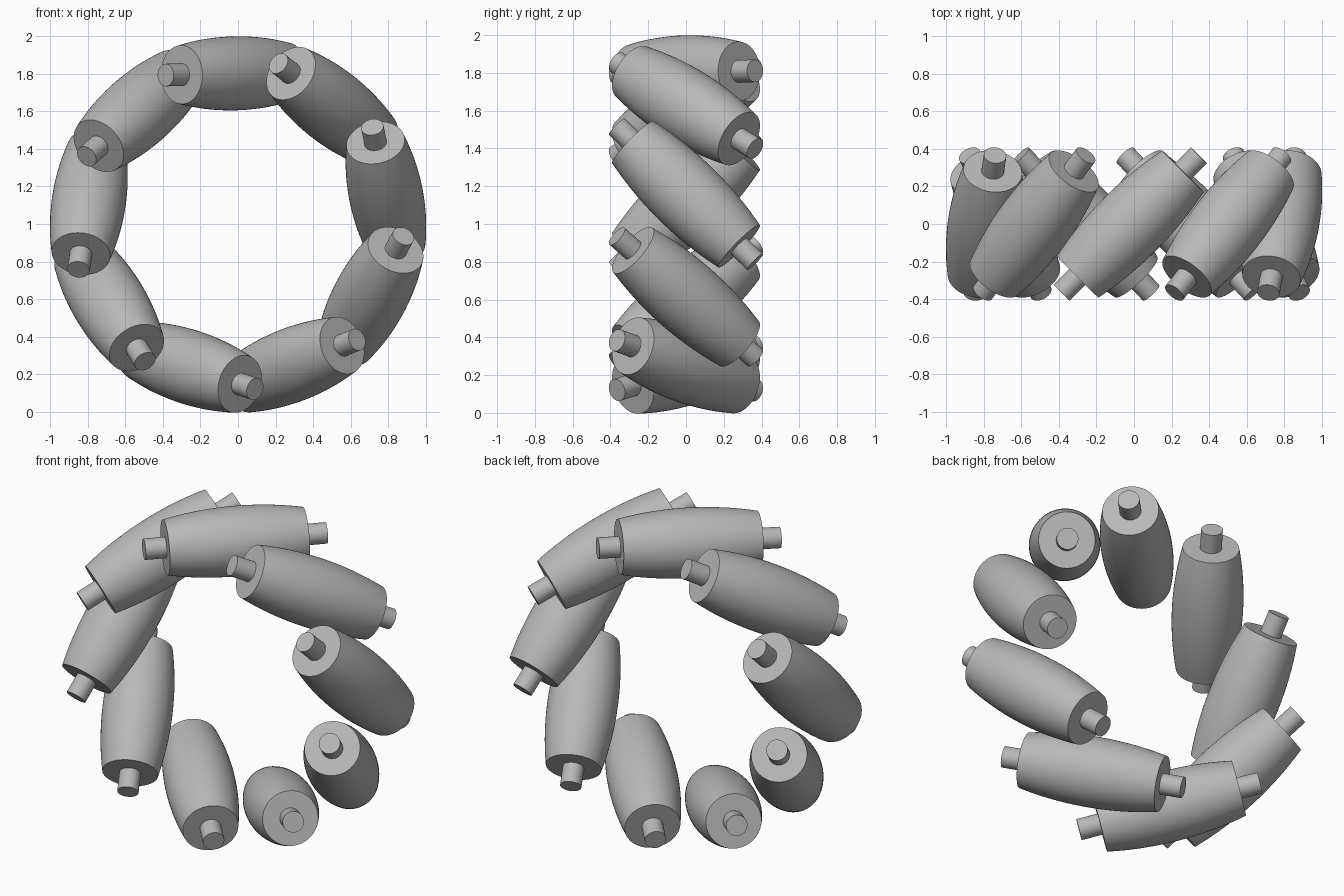
import bpy, bmesh, math
from mathutils import Matrix

if "Cube" in bpy.data.objects:
    bpy.data.objects.remove(bpy.data.objects["Cube"])

ROLLERS = 9
RING_R = 0.803      # distance from wheel axis to roller axis
HALF_BODY = 0.397   # half length of the barrel
HALF_PIN = 0.517    # half length of the axle pin
PIN_R = 0.06
START = 91.4        # angle of the first roller
SEGMENTS = 64

grey = bpy.data.materials.new("grey")
grey.diffuse_color = (0.48, 0.48, 0.48, 1)
grey.use_nodes = True
grey.node_tree.nodes["Principled BSDF"].inputs["Base Color"].default_value = grey.diffuse_color


def barrel_radius(s):
    # barrel curve that makes the tilted rollers form a round wheel of radius 1
    return math.sqrt(1 - s * s / 2) - RING_R


def lathe(name, profile, matrix):
    """Spin (radius, height) rings about z, cap both ends."""
    bm = bmesh.new()
    rings = []
    for r, h in profile:
        rings.append([bm.verts.new((r * math.cos(2 * math.pi * i / SEGMENTS),
                                    r * math.sin(2 * math.pi * i / SEGMENTS), h))
                      for i in range(SEGMENTS)])
    for low, high in zip(rings, rings[1:]):
        for i in range(SEGMENTS):
            j = (i + 1) % SEGMENTS
            bm.faces.new((low[i], low[j], high[j], high[i]))
    bm.faces.new(rings[0][::-1])
    bm.faces.new(rings[-1])
    mesh = bpy.data.meshes.new(name)
    bm.to_mesh(mesh)
    bm.free()
    mesh.materials.append(grey)
    obj = bpy.data.objects.new(name, mesh)
    bpy.context.collection.objects.link(obj)
    obj.matrix_world = matrix
    bpy.ops.object.select_all(action='DESELECT')
    obj.select_set(True)
    bpy.context.view_layer.objects.active = obj
    bpy.ops.object.shade_smooth_by_angle(angle=math.radians(35))


steps = [HALF_BODY * (i / 10 - 1) for i in range(21)]
body = [(barrel_radius(s), s) for s in steps]
pin = [(PIN_R, -HALF_PIN), (PIN_R, HALF_PIN)]

# rollers tilted 45 degrees around the wheel, each with its axle pin
for k in range(ROLLERS):
    spin = math.radians(START - 90 + k * 360 / ROLLERS)
    place = (Matrix.Translation((0, 0, 0.999))
             @ Matrix.Rotation(-spin, 4, 'Y')
             @ Matrix.Translation((0, 0, RING_R))
             @ Matrix.Rotation(math.radians(-45), 4, 'Z')
             @ Matrix.Rotation(math.radians(-90), 4, 'X'))
    lathe(f"roller_{k + 1}", body, place)
    lathe(f"axle_pin_{k + 1}", pin, place)
